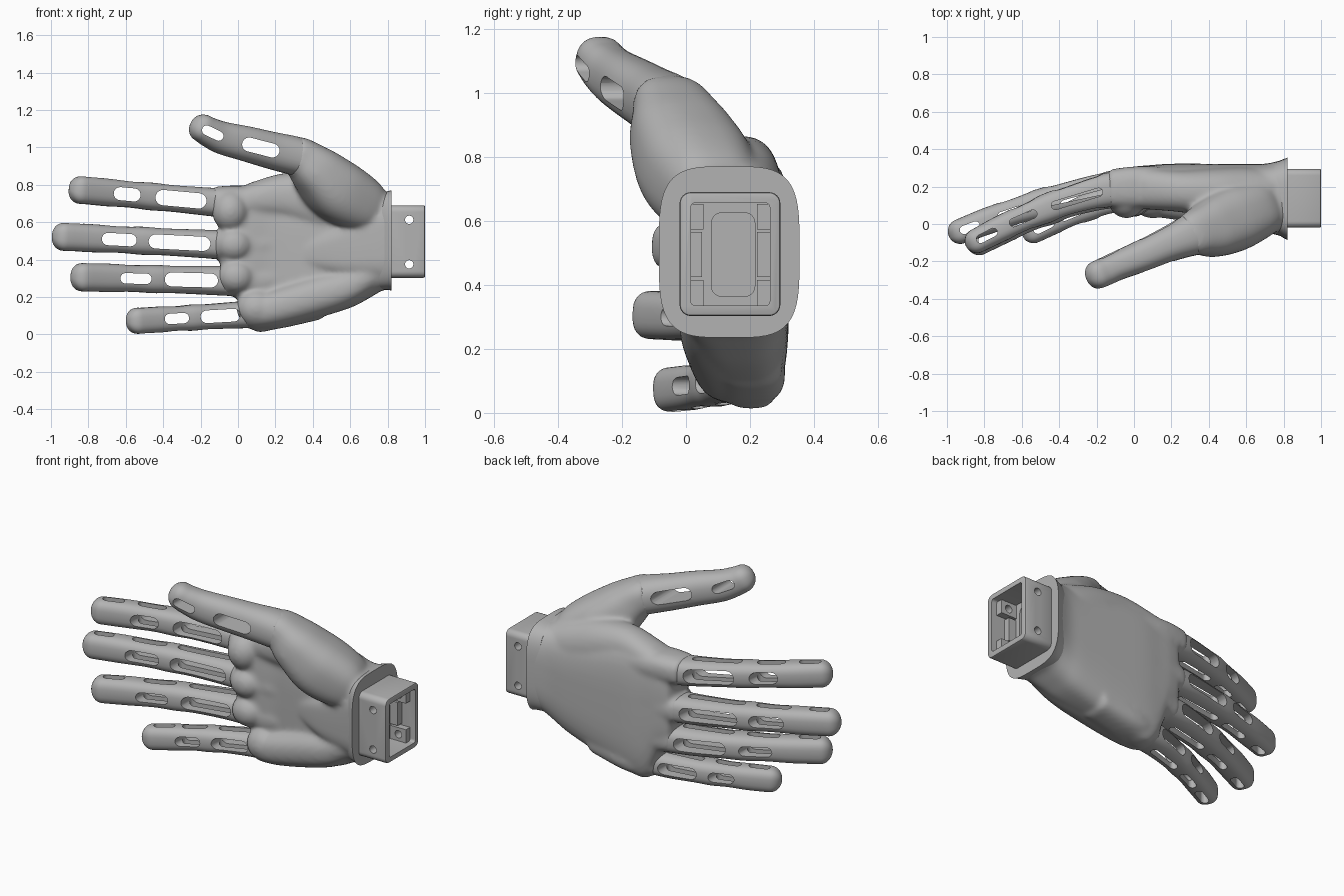
import bpy, bmesh
from math import cos, sin, pi, copysign
from mathutils import Vector, Matrix

if "Cube" in bpy.data.objects:
    bpy.data.objects.remove(bpy.data.objects["Cube"])

grey = bpy.data.materials.new("matte grey")
grey.use_nodes = True
grey.diffuse_color = (0.45, 0.45, 0.45, 1)
grey.node_tree.nodes["Principled BSDF"].inputs["Base Color"].default_value = (0.45, 0.45, 0.45, 1)


def make(name, bm):
    bmesh.ops.recalc_face_normals(bm, faces=bm.faces)
    mesh = bpy.data.meshes.new(name)
    bm.to_mesh(mesh)
    bm.free()
    mesh.materials.append(grey)
    ob = bpy.data.objects.new(name, mesh)
    bpy.context.collection.objects.link(ob)
    return ob


def activate(ob):
    bpy.ops.object.select_all(action='DESELECT')
    ob.select_set(True)
    bpy.context.view_layer.objects.active = ob


def smooth(ob, angle=0.6):
    activate(ob)
    bpy.ops.object.shade_smooth_by_angle(angle=angle)


def skin_rings(name, rings):
    bm = bmesh.new()
    rows = [[bm.verts.new(p) for p in r] for r in rings]
    n = len(rows[0])
    for a, b in zip(rows, rows[1:]):
        for i in range(n):
            bm.faces.new((a[i], a[(i + 1) % n], b[(i + 1) % n], b[i]))
    bm.faces.new(rows[0])
    bm.faces.new(rows[-1])
    return make(name, bm)


def sample(pts, steps=5):
    """Smooth curve through stations of x, y, z, half width, half depth."""
    P = [Vector(p) for p in pts]
    P = [2 * P[0] - P[1]] + P + [2 * P[-1] - P[-2]]
    out = []
    for a, b, c, d in zip(P, P[1:], P[2:], P[3:]):
        for k in range(steps):
            u = k / steps
            out.append(0.5 * (2 * b + (c - a) * u + (2 * a - 5 * b + 4 * c - d) * u**2
                              + (3 * b - a - 3 * c + d) * u**3))
    return out + [P[-2]]


def tube(name, pts, power=2.6, cap=0.0, sides=32, upright=False):
    """Loft squarish rings along a path, with a rounded far end."""
    S = sample(pts)
    centres = [Vector(s[:3]) for s in S]
    rings = []

    def ring(c, t, hw, hd):
        w = (Vector((0, 0, 1)) - t * t.z).normalized()
        n = t.cross(w)
        e = 2 / power
        trig = [(cos(2 * pi * i / sides), sin(2 * pi * i / sides)) for i in range(sides)]
        rings.append([c + w * hw * copysign(abs(q)**e, q) + n * hd * copysign(abs(r)**e, r)
                      for q, r in trig])

    for i, s in enumerate(S):
        t = (centres[min(i + 1, len(S) - 1)] - centres[max(i - 1, 0)]).normalized()
        if upright:
            t = Vector((-1, 0, 0))
        ring(centres[i], t, s[3], s[4])
    if cap:
        for k in range(1, 8):
            a = k / 7 * 1.45
            ring(centres[-1] + t * cap * sin(a), t, S[-1][3] * cos(a), S[-1][4] * cos(a))
    return skin_rings(name, rings)


def blob(name, centre, radii):
    bm = bmesh.new()
    bmesh.ops.create_uvsphere(bm, u_segments=24, v_segments=16, radius=1,
                              matrix=Matrix.Translation(centre) @ Matrix.Diagonal((*radii, 1)))
    return make(name, bm)


def box(name, lo, hi, bevel=0.0):
    lo, hi = Vector(lo), Vector(hi)
    bm = bmesh.new()
    bmesh.ops.create_cube(bm, size=1, matrix=Matrix.Translation((lo + hi) / 2)
                          @ Matrix.Diagonal((*(hi - lo), 1)))
    if bevel:
        edges = [e for e in bm.edges if abs(e.verts[0].co.x - e.verts[1].co.x) > 0.01]
        bmesh.ops.bevel(bm, geom=edges, offset=bevel, segments=6, profile=0.5, affect='EDGES')
    return make(name, bm)


def slot_cutter(a, b, height, axis):
    """Long round-ended prism between two points, pushed through along an axis."""
    d = Vector(axis)
    u = b - a
    u = (u - d * u.dot(d)).normalized()
    v = d.cross(u)
    r = height / 2
    loop = []
    for i in range(20):
        q = -pi / 2 + pi * (i % 10) / 9 + (pi if i > 9 else 0)
        base = b - u * r if i < 10 else a + u * r
        loop.append(base + u * r * cos(q) + v * r * sin(q))
    return skin_rings("slot_cutter", [[p - d * 0.2 for p in loop], [p + d * 0.2 for p in loop]])


def cut(ob, cutter):
    activate(ob)
    m = ob.modifiers.new("cut", 'BOOLEAN')
    m.object, m.operation, m.solver = cutter, 'DIFFERENCE', 'EXACT'
    bpy.ops.object.modifier_apply(modifier=m.name)
    bpy.data.objects.remove(cutter)


def cut_slots(ob, pts, slots, axis):
    S = [Vector(s[:3]) for s in sample(pts, 20)]
    for x0, x1, h in slots:
        a, b = (min(S, key=lambda p: abs(p.x - x)) for x in (x0, x1))
        cut(ob, slot_cutter(a, b, h, axis))


# Fingers: root and tip as x, y, z, half width, then slots as x range and height
fingers = {
    "index_finger": ((0.0, 0.20, 0.695), (-0.84, -0.09, 0.772), 0.074,
                     [(-0.17, -0.44, 0.082), (-0.52, -0.665, 0.07)]),
    "middle_finger": ((0.0, 0.20, 0.475), (-0.93, -0.04, 0.522), 0.075,
                      [(-0.15, -0.48, 0.076), (-0.54, -0.725, 0.066)]),
    "ring_finger": ((0.0, 0.19, 0.285), (-0.83, -0.10, 0.306), 0.076,
                    [(-0.11, -0.39, 0.075), (-0.46, -0.63, 0.056)]),
    "little_finger": ((0.1, 0.175, 0.11), (-0.535, -0.04, 0.073), 0.07,
                      [(0.01, -0.2, 0.068), (-0.26, -0.39, 0.056)]),
}
for name, (root, tip, hw, slots) in fingers.items():
    a, b = Vector(root), Vector(tip)
    pts = []
    for f, grow in ((0, 1.06), (0.2, 1.02), (0.42, 0.97), (0.55, 1), (0.68, 0.95), (0.84, 1), (1, 1)):
        p = a.lerp(b, f)
        p.y = a.y + (b.y - a.y) * f**1.55
        pts.append((*p, hw * grow, hw * grow * (1.27 - 0.38 * f)))
    ob = tube(name, pts, 2.7, cap=0.065)
    cut_slots(ob, pts, slots, (0, 1, 0))
    side = [(x0, x1, 0.045) for x0, x1, h in slots] + [(b.x + 0.105, b.x - 0.005, 0.045)]
    cut_slots(ob, pts, side, (0, 0, 1))
    smooth(ob)

# Thumb
pts = [(0.37, -0.035, 0.935, 0.1, 0.125), (0.29, -0.065, 0.958, 0.103, 0.11),
       (0.18, -0.11, 0.984, 0.099, 0.095), (0.05, -0.168, 1.018, 0.094, 0.086),
       (-0.08, -0.22, 1.05, 0.087, 0.078), (-0.15, -0.252, 1.08, 0.079, 0.077),
       (-0.19, -0.27, 1.103, 0.074, 0.076)]
thumb = tube("thumb", pts, 2.4, cap=0.068)
cut_slots(thumb, pts, [(0.22, 0.02, 0.075), (-0.08, -0.2, 0.052)], (0, 1, 0))
smooth(thumb)

# Palm: overlapping masses fused into one skin
palm = tube("palm", [(0.81, 0.135, 0.503, 0.263, 0.214), (0.77, 0.14, 0.497, 0.263, 0.196),
                     (0.7, 0.152, 0.478, 0.285, 0.17), (0.6, 0.165, 0.452, 0.31, 0.156),
                     (0.4, 0.192, 0.43, 0.35, 0.13),
                     (0.2, 0.207, 0.415, 0.387, 0.115), (0.08, 0.2, 0.415, 0.392, 0.114),
                     (0.0, 0.195, 0.48, 0.3, 0.112), (-0.06, 0.19, 0.495, 0.265, 0.105)],
            3.3, cap=0.04, upright=True, sides=48)
masses = [
    tube("thumb_base", [(0.75, 0.11, 0.63, 0.1, 0.125), (0.66, 0.075, 0.69, 0.15, 0.155),
                        (0.53, 0.025, 0.77, 0.165, 0.175), (0.42, -0.02, 0.872, 0.138, 0.158),
                        (0.34, -0.045, 0.942, 0.108, 0.128), (0.29, -0.065, 0.958, 0.103, 0.113)], 2.6),
    tube("wrist_panel", [(0.79, 0.1, 0.5, 0.22, 0.165), (0.55, 0.13, 0.45, 0.14, 0.135),
                         (0.35, 0.17, 0.43, 0.07, 0.1)], 4, upright=True),
    tube("thumb_web", [(0.74, 0.165, 0.6, 0.17, 0.13), (0.6, 0.165, 0.64, 0.175, 0.14),
                       (0.45, 0.165, 0.69, 0.165, 0.135), (0.25, 0.175, 0.735, 0.128, 0.112),
                       (0.05, 0.19, 0.715, 0.092, 0.11)], 2.3, upright=True),
    tube("heel", [(0.77, 0.12, 0.36, 0.11, 0.15), (0.6, 0.12, 0.26, 0.11, 0.14),
                  (0.4, 0.135, 0.2, 0.115, 0.135), (0.2, 0.145, 0.145, 0.105, 0.12),
                  (0.08, 0.15, 0.12, 0.09, 0.105)], 2.3, cap=0.03, upright=True),
    blob("little_pad", (0.1, 0.12, 0.14), (0.11, 0.09, 0.1)),
    blob("ring_pad", (-0.01, 0.12, 0.31), (0.1, 0.085, 0.09)),
    blob("middle_pad", (-0.02, 0.12, 0.48), (0.1, 0.085, 0.09)),
    blob("index_pad", (-0.04, 0.13, 0.66), (0.1, 0.1, 0.11)),
]
for x, y, z in ((-0.12, 0.19, 0.71), (-0.11, 0.19, 0.48), (-0.07, 0.183, 0.288), (0.05, 0.17, 0.113)):
    masses.append(tube("knuckle", [(x + 0.4, 0.2, z * 0.9 + 0.05, 0.07, 0.1),
                                   (x + 0.15, 0.195, z, 0.085, 0.114),
                                   (x, y, z, 0.081, 0.104)], 2.6, cap=0.03, upright=True))
activate(palm)
for m in masses:
    m.select_set(True)
bpy.ops.object.join()
mod = palm.modifiers.new("fuse", 'REMESH')
mod.mode, mod.voxel_size = 'VOXEL', 0.011
bpy.ops.object.modifier_apply(modifier=mod.name)
mod = palm.modifiers.new("soften", 'SMOOTH')
mod.factor, mod.iterations = 0.5, 18
bpy.ops.object.modifier_apply(modifier=mod.name)
smooth(palm, 1.0)

# Wrist cuff: flared rounded collar with a flat end
cuff = tube("wrist_cuff", [(0.82, 0.135, 0.503, 0.268, 0.22), (0.8, 0.136, 0.502, 0.264, 0.211),
                           (0.75, 0.143, 0.495, 0.258, 0.184)], 3.8, sides=64, upright=True)
smooth(cuff)

# Connector: hollow socket with lugs and screw holes
socket = box("wrist_socket", (0.8, -0.02, 0.303), (1.0, 0.295, 0.69), 0.035)
activate(socket)
bev = socket.modifiers.new("edge", 'BEVEL')
bev.width, bev.segments = 0.008, 2
bpy.ops.object.modifier_apply(modifier=bev.name)
cut(socket, box("cavity", (0.86, 0.015, 0.335), (1.1, 0.262, 0.657), 0.015))
cut(socket, box("deep_cavity", (0.83, 0.08, 0.365), (1.1, 0.215, 0.625), 0.03))
parts = [socket]
for y0, y1 in ((0.01, 0.055), (0.222, 0.267)):
    for zc in (0.375, 0.613):
        lug = box("socket_lug", (0.85, y0, zc - 0.04), (0.965, y1, zc + 0.04))
        c, u = Vector((0.915, 0.135, zc)), Vector((0.0225, 0, 0))
        for ob in (lug, socket) if y0 < 0.1 else (lug,):
            cut(ob, slot_cutter(c - u, c + u, 0.0448, (0, 1, 0)))
        parts.append(lug)
    parts.append(box("socket_rail", (0.85, y0, 0.425), (0.91, y1 - 0.005, 0.565)))
for ob in parts:
    smooth(ob)
